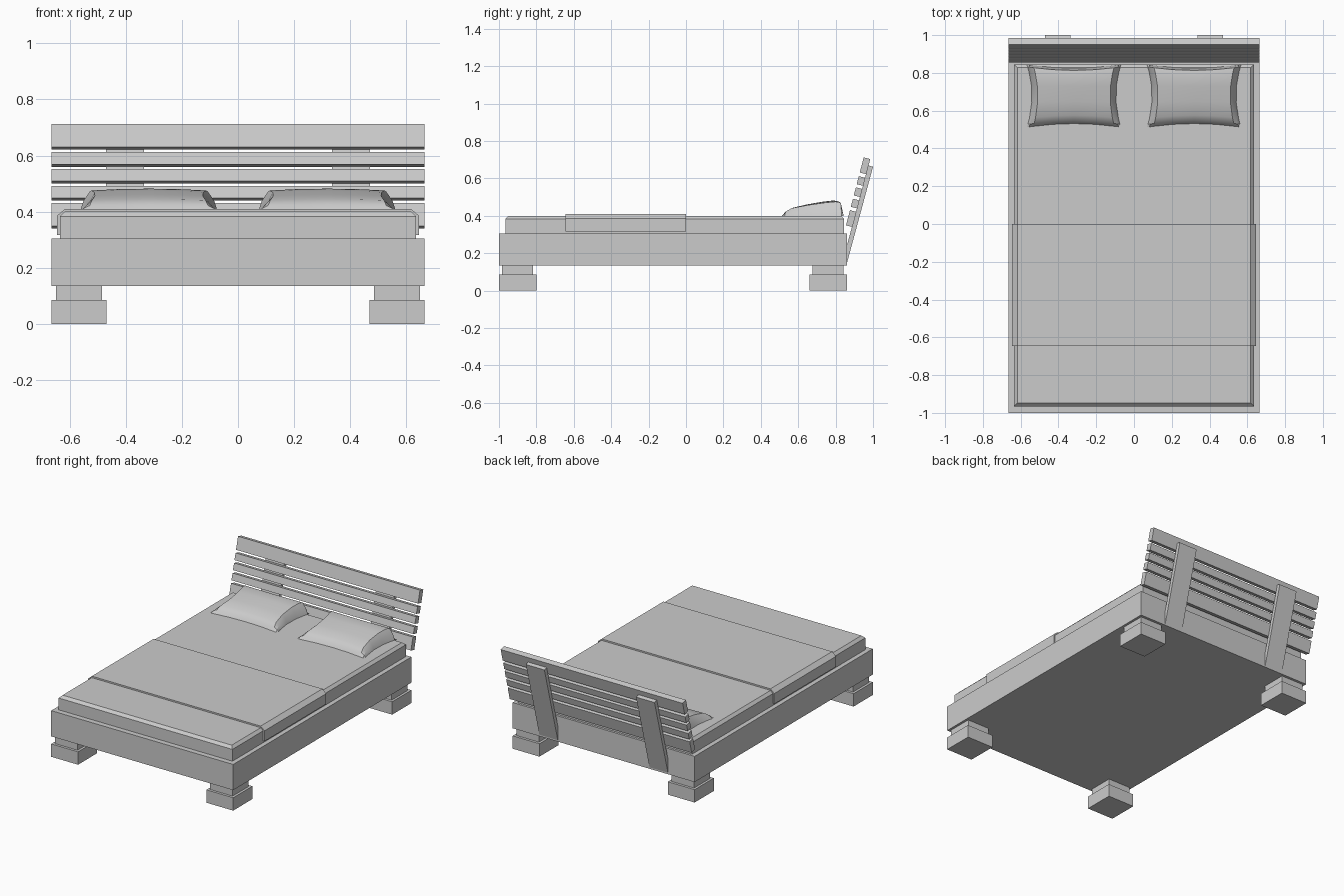
import bpy, bmesh
from math import radians, sin, cos, tan
from mathutils import Vector

if "Cube" in bpy.data.objects:
    bpy.data.objects.remove(bpy.data.objects["Cube"])

grey = bpy.data.materials.new("plain grey")
grey.use_nodes = True
grey.diffuse_color = (0.6, 0.6, 0.6, 1)
grey.node_tree.nodes["Principled BSDF"].inputs["Base Color"].default_value = (0.6, 0.6, 0.6, 1)


def finish(name, bm):
    bmesh.ops.recalc_face_normals(bm, faces=bm.faces)
    mesh = bpy.data.meshes.new(name)
    bm.to_mesh(mesh)
    bm.free()
    mesh.materials.append(grey)
    obj = bpy.data.objects.new(name, mesh)
    bpy.context.collection.objects.link(obj)
    return obj


def prism(name, profile, axis, start, end):
    """Extrude a closed 2D profile along x (points are y, z) or y (points are x, z)."""
    bm = bmesh.new()
    place = (lambda a, b: (start, a, b)) if axis == "x" else (lambda a, b: (a, start, b))
    face = bm.faces.new([bm.verts.new(place(a, b)) for a, b in profile])
    moved = bmesh.ops.extrude_face_region(bm, geom=[face])["geom"]
    step = Vector((end - start, 0, 0)) if axis == "x" else Vector((0, end - start, 0))
    bmesh.ops.translate(bm, verts=[v for v in moved if isinstance(v, bmesh.types.BMVert)], vec=step)
    return finish(name, bm)


def box(name, x, y, z, chamfer=0):
    bm = bmesh.new()
    bmesh.ops.create_cube(bm, size=1)
    for v in bm.verts:
        v.co = [r[0] if c < 0 else r[1] for c, r in zip(v.co, (x, y, z))]
    if chamfer:
        rim = [e for e in bm.edges if all(v.co.z == z[1] or abs(v.co.z - z[1]) < 1e-5 for v in e.verts)]
        bmesh.ops.bevel(bm, geom=rim, offset=chamfer, segments=1, affect="EDGES")
    return finish(name, bm)


# Base, mattress and stepped feet
box("bed_base", (-0.665, 0.665), (-1, 0.86), (0.135, 0.305))
box("mattress", (-0.635, 0.635), (-0.965, 0.845), (0.305, 0.4), 0.017)
for side, sx in (("left", 1), ("right", -1)):
    for end, y in (("front", -0.9), ("back", 0.76)):
        cx = sx * 0.567
        box(f"{end}_{side}_foot", (cx - 0.098, cx + 0.098), (y - 0.1, y + 0.1), (0, 0.085))
        box(f"{end}_{side}_foot_neck", (cx - 0.082, cx + 0.082), (y - 0.083, y + 0.083), (0.085, 0.135))

# Folded blanket draped over the mattress
half = [(0.633, 0.317), (0.645, 0.317), (0.645, 0.386), (0.617, 0.41)]
inner = [(0.612, 0.399), (0.633, 0.38)]
blanket = half + [(-x, z) for x, z in reversed(half)] + [(-x, z) for x, z in reversed(inner)] + inner
prism("blanket", blanket, "y", -0.645, 0)

# Headboard leaning backwards: slats on two supports
lean = radians(14.6)


def lean_y(z):
    return 0.95 + (z - 0.712) * tan(lean)


thick = 0.036
dy, dz = thick * cos(lean), -thick * sin(lean)
for i, (low, high) in enumerate([(0.349, 0.43), (0.448, 0.491), (0.509, 0.552), (0.569, 0.612), (0.631, 0.712)]):
    slat = [(lean_y(low), low), (lean_y(high), high),
            (lean_y(high) + dy, high + dz), (lean_y(low) + dy, low + dz)]
    prism(f"headboard_slat_{i + 1}", slat, "x", -0.665, 0.665)
for side, sx in (("left", 1), ("right", -1)):
    support = [(0.86, 0.145), (0.86, 0.24), (0.975, 0.669), (1.0, 0.662)]
    prism(f"headboard_support_{side}", support, "x", sx * 0.335, sx * 0.47)

# Pillows: pinched outline, rising towards the headboard
ACROSS = [(-1, 0), (-0.95, 0.5), (-0.86, 0.92), (-0.45, 0.98), (0, 1), (0.45, 0.98), (0.86, 0.92), (0.95, 0.5), (1, 0)]
ALONG = [(-1, 0.0), (-0.9, 0.025), (-0.7, 0.045), (-0.2, 0.062), (0.35, 0.076), (0.75, 0.083), (0.92, 0.078), (1, 0.0)]


def pillow(name, cx):
    bm = bmesh.new()
    rows = []
    for v, height in ALONG:
        row = []
        for u, fall in ACROSS:
            x = cx + 0.25 * u * (1 - 0.11 * (1 - v * v))
            y = 0.678 + 0.167 * v * (1 - 0.12 * (1 - u * u))
            row.append(bm.verts.new((x, y, 0.399 + height * fall)))
        rows.append(row)
    for a, b in zip(rows, rows[1:]):
        for i in range(len(a) - 1):
            bm.faces.new((a[i], a[i + 1], b[i + 1], b[i]))
    bmesh.ops.holes_fill(bm, edges=[e for e in bm.edges if e.is_boundary])
    obj = finish(name, bm)
    bpy.ops.object.select_all(action="DESELECT")
    obj.select_set(True)
    bpy.context.view_layer.objects.active = obj
    bpy.ops.object.shade_smooth_by_angle(angle=radians(30))


pillow("left_pillow", 0.318)
pillow("right_pillow", -0.318)
